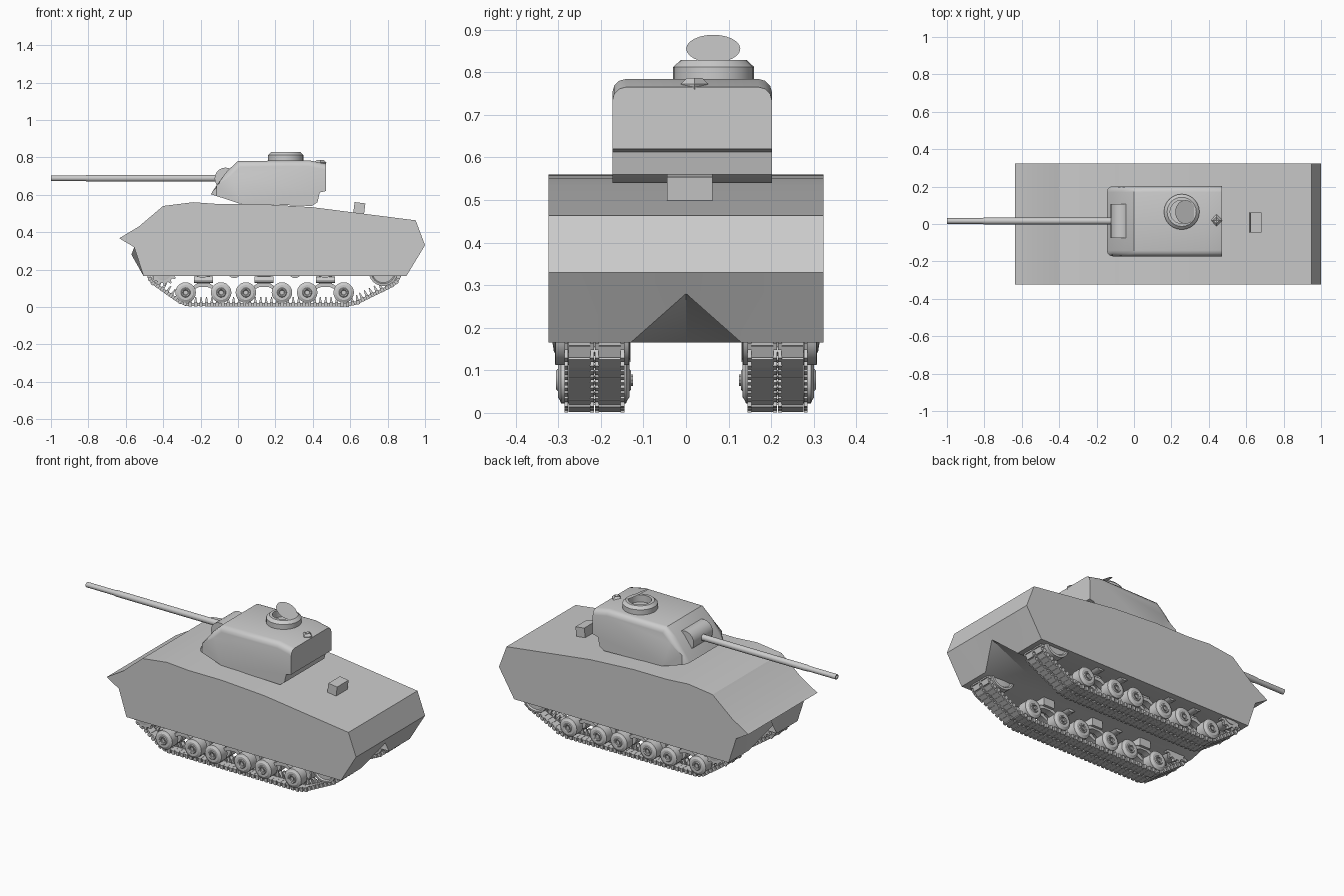
import bpy, bmesh, math
from math import sin, cos, pi
from mathutils import Matrix, Vector

if "Cube" in bpy.data.objects:
    bpy.data.objects.remove(bpy.data.objects["Cube"])


def finish(name, bm, smooth=30, mirror=False):
    bmesh.ops.recalc_face_normals(bm, faces=bm.faces)
    me = bpy.data.meshes.new(name)
    bm.to_mesh(me)
    bm.free()
    ob = bpy.data.objects.new(name, me)
    bpy.context.collection.objects.link(ob)
    if smooth:
        bpy.ops.object.select_all(action='DESELECT')
        ob.select_set(True)
        bpy.context.view_layer.objects.active = ob
        bpy.ops.object.shade_smooth_by_angle(angle=math.radians(smooth))
    if mirror:
        m = ob.modifiers.new("mirror", 'MIRROR')
        m.use_axis = (False, True, False)
    return ob


def box(bm, center, size, mat=Matrix(), taper=1.0):
    r = bmesh.ops.create_cube(bm, size=1)
    for v in r['verts']:
        if v.co.z > 0:
            v.co.x *= taper
            v.co.y *= taper
        v.co = mat @ (Vector(center) + Vector(v.co[i] * size[i] for i in range(3)))


def lathe(bm, prof, n, mat):
    """Revolve (radius, height) points about local z; radius 0 closes the end."""
    rings = []
    for r, h in prof:
        k = n if r else 1
        rings.append([bm.verts.new(mat @ Vector((r * cos(2 * pi * i / n), r * sin(2 * pi * i / n), h)))
                      for i in range(k)])
    for a, b in zip(rings, rings[1:]):
        for i in range(n):
            j = (i + 1) % n
            f = [a[i % len(a)], a[j % len(a)], b[j % len(b)], b[i % len(b)]]
            bm.faces.new(list(dict.fromkeys(f)))


def along_y(x, y, z):
    return Matrix.Translation((x, y, z)) @ Matrix.Rotation(pi / 2, 4, 'X')


def loft(bm, sections):
    """Join (y, [(x, z), ...]) sections and cap both ends."""
    rows = [[bm.verts.new((x, y, z)) for x, z in pts] for y, pts in sections]
    for a, b in zip(rows, rows[1:]):
        for i in range(len(a)):
            j = (i + 1) % len(a)
            bm.faces.new((a[i], a[j], b[j], b[i]))
    bm.faces.new(rows[0])
    bm.faces.new(rows[-1])


# Hull: one side profile, with the lower nose and tail notched on the centre line
def hull_profile(center):
    nose, tail = ((-0.57, 0.28), (0.965, 0.28)) if center else ((-0.505, 0.165), (0.9, 0.165))
    return [(-0.32, 0.165), nose, (-0.555, 0.32), (-0.635, 0.367), (-0.53, 0.43), (-0.40, 0.54),
            (-0.24, 0.56), (-0.1, 0.55), (0.12, 0.55), (0.4, 0.533), (0.95, 0.463), (1.0, 0.33),
            tail, (0.72, 0.165)]


bm = bmesh.new()
loft(bm, [(y, hull_profile(y == 0)) for y in (-0.323, -0.13, 0, 0.13, 0.323)])
finish("hull", bm)

# Turret with rounded front and roof edges
bm = bmesh.new()
outline = [(-0.145, 0.603), (-0.115, 0.65), (-0.06, 0.725), (0.0, 0.78), (0.38, 0.784), (0.47, 0.765),
           (0.47, 0.62), (0.437, 0.612), (0.425, 0.56), (0.395, 0.54), (0.01, 0.552)]
loft(bm, [(-0.173, outline), (0.202, outline)])
edges = [e for e in bm.edges if abs(e.verts[0].co.y - e.verts[1].co.y) < 0.01
         and min(v.co.z for v in e.verts) > 0.6 and min(v.co.x for v in e.verts) < 0.42
         and max(v.co.z for v in e.verts) > 0.64]
bmesh.ops.bevel(bm, geom=edges, offset=0.032, segments=3, profile=0.5, affect='EDGES')
finish("turret", bm, 40)

# Gun shield and hollow gun barrel
bm = bmesh.new()
lathe(bm, [(0, 0), (0.058, 0), (0.058, 0.18), (0, 0.18)], 20, along_y(-0.067, 0.106, 0.687))
finish("gun_shield", bm)
bm = bmesh.new()
lathe(bm, [(0, 0.82), (0.0095, 0.82), (0.0095, 1.0), (0.015, 1.0), (0.015, 0.82), (0.018, 0.8), (0.018, 0.06),
           (0, 0.06)], 16, Matrix.Translation((0, 0.016, 0.688)) @ Matrix.Rotation(-pi / 2, 4, 'Y'))
finish("gun_barrel", bm)

# Commander's ring, open lid, roof knob and deck box
bm = bmesh.new()
lathe(bm, [(0.095, 0.775), (0.095, 0.812), (0.078, 0.828), (0.062, 0.828), (0.062, 0.786), (0, 0.786)],
      24, Matrix.Translation((0.255, 0.065, 0)))
finish("hatch_ring", bm)
bm = bmesh.new()
bmesh.ops.create_circle(bm, cap_ends=True, radius=0.0635, segments=24,
                        matrix=Matrix.Translation((0.275, 0.064, 0.855)) @ Matrix.Rotation(math.radians(31), 4, 'Y'))
finish("hatch_lid", bm, 0)
bm = bmesh.new()
lathe(bm, [(0.03, 0.755), (0.032, 0.772), (0.018, 0.786), (0, 0.78)], 4, Matrix.Translation((0.44, 0.02, 0)))
finish("roof_knob", bm, 0)
bm = bmesh.new()
box(bm, (0, 0, 0.005), (0.058, 0.107, 0.075),
    Matrix.Translation((0.647, 0.009, 0.515)) @ Matrix.Rotation(math.radians(7), 4, 'Y'))
finish("deck_box", bm, 0)

# Road wheels: paired discs with dished outer faces
WHEELS = (-0.28, -0.09, 0.042, 0.235, 0.37, 0.565)
TRACK_Y = -0.215
wheel = [(0, 0), (0.012, 0), (0.016, -0.006), (0.022, -0.008), (0.026, -0.004), (0.04, -0.004),
         (0.046, 0), (0.055, 0.004), (0.055, 0.06), (0.05, 0.064), (0, 0.064)]
bm = bmesh.new()
for x in WHEELS:
    # local z runs towards -y, so one disc is flipped to face outwards
    lathe(bm, [(r, -h) for r, h in wheel], 20, along_y(x, -0.297, 0.077))
    lathe(bm, wheel, 20, along_y(x, -0.137, 0.077))
    lathe(bm, [(0.014, -0.09), (0.014, 0.09)], 10, along_y(x, TRACK_Y, 0.077))
finish("road_wheels", bm, 30, True)

# Suspension: arched arms, springs and brackets between each pair of wheels
bm = bmesh.new()
for a, b in zip(WHEELS[::2], WHEELS[1::2]):
    c = (a + b) / 2
    arch = [(a, 0.07), (a + 0.03, 0.104), (c - 0.03, 0.128), (c + 0.03, 0.128), (b - 0.03, 0.104), (b, 0.07),
            (b - 0.045, 0.094), (c + 0.02, 0.108), (c - 0.02, 0.108), (a + 0.045, 0.094)]
    for y in (-0.235, -0.165):
        loft(bm, [(y - 0.02, arch), (y + 0.02, arch)])
    box(bm, (c, -0.16, 0.15), (0.07, 0.06, 0.06))
    lathe(bm, [(0, -0.05), (0.018, -0.05), (0.018, 0.05), (0, 0.05)], 12,
          Matrix.Translation((c, TRACK_Y, 0.145)) @ Matrix.Rotation(pi / 2, 4, 'Y'))
finish("suspension", bm, 30, True)

# Return rollers
bm = bmesh.new()
for x in (-0.19, -0.02, 0.305, 0.465):
    lathe(bm, [(0, -0.08), (0.015, -0.08), (0.034, -0.07), (0.034, 0.07), (0, 0.07)], 16,
          along_y(x, TRACK_Y, 0.188))
finish("return_rollers", bm, 30, True)

# Front toothed drive wheels and rear idler wheels
SPROCKET, IDLER = (-0.40, 0.187), (0.777, 0.19)
bm = bmesh.new()
teeth = []
for i in range(13):
    for off, r in ((-0.3, 0.06), (-0.12, 0.073), (0.12, 0.073), (0.3, 0.06)):
        t = 2 * pi * (i + off) / 13
        teeth.append((SPROCKET[0] + r * cos(t), SPROCKET[1] + r * sin(t)))
for y in (-0.297, -0.145):
    loft(bm, [(y - 0.01, teeth), (y + 0.01, teeth)])
lathe(bm, [(0, -0.07), (0.045, -0.07), (0.045, 0.095), (0.025, 0.098), (0, 0.098)], 20,
      along_y(SPROCKET[0], TRACK_Y, SPROCKET[1]))
finish("drive_wheels", bm, 30, True)
bm = bmesh.new()
for y in (-0.272, -0.168):
    lathe(bm, [(0, -0.036), (0.06, -0.028), (0.066, -0.036), (0.078, -0.034), (0.078, 0.034),
               (0.066, 0.036), (0.06, 0.028), (0.02, 0.028), (0.016, 0.036), (0, 0.036)], 24,
          along_y(IDLER[0], y, IDLER[1]))
finish("idler_wheels", bm, 30, True)


# Track: links spaced evenly around a closed path
def arc(c, r, a0, a1, n=10):
    return [Vector((c[0] + r * cos(t), c[1] + r * sin(t)))
            for t in (math.radians(a0 + (a1 - a0) * i / n) for i in range(n + 1))]


path = [Vector((-0.27, 0.013)), Vector((0.58, 0.011)), Vector((0.63, 0.021))]
path += arc(IDLER, 0.088, -62, 92) + arc(SPROCKET, 0.079, 90, 232)
path += [Vector((-0.315, 0.03)), path[0]]
lens = [(b - a).length for a, b in zip(path, path[1:])]
count = round(sum(lens) / 0.029)
pitch = sum(lens) / count
bm = bmesh.new()
for k in range(count):
    d, i = k * pitch, 0
    while d > lens[i]:
        d -= lens[i]
        i += 1
    t = (path[i + 1] - path[i]).normalized()
    p = path[i] + t * d
    # local x along the track, local z towards the inside of the loop
    m = Matrix(((t.x, 0, -t.y, p.x), (0, 1, 0, TRACK_Y), (t.y, 0, t.x, p.y), (0, 0, 0, 1)))
    for s in (-1, 1):
        box(bm, (0, s * 0.035, 0), (pitch * 0.96, 0.052, 0.018), m)
        for y in (0.006, 0.066):
            box(bm, (pitch / 2, s * y, 0.001), (pitch * 0.6, 0.009, 0.022), m)
    box(bm, (pitch / 2, 0, 0.024), (0.016, 0.018, 0.034), m, 0.35)
finish("tracks", bm, 0, True)
